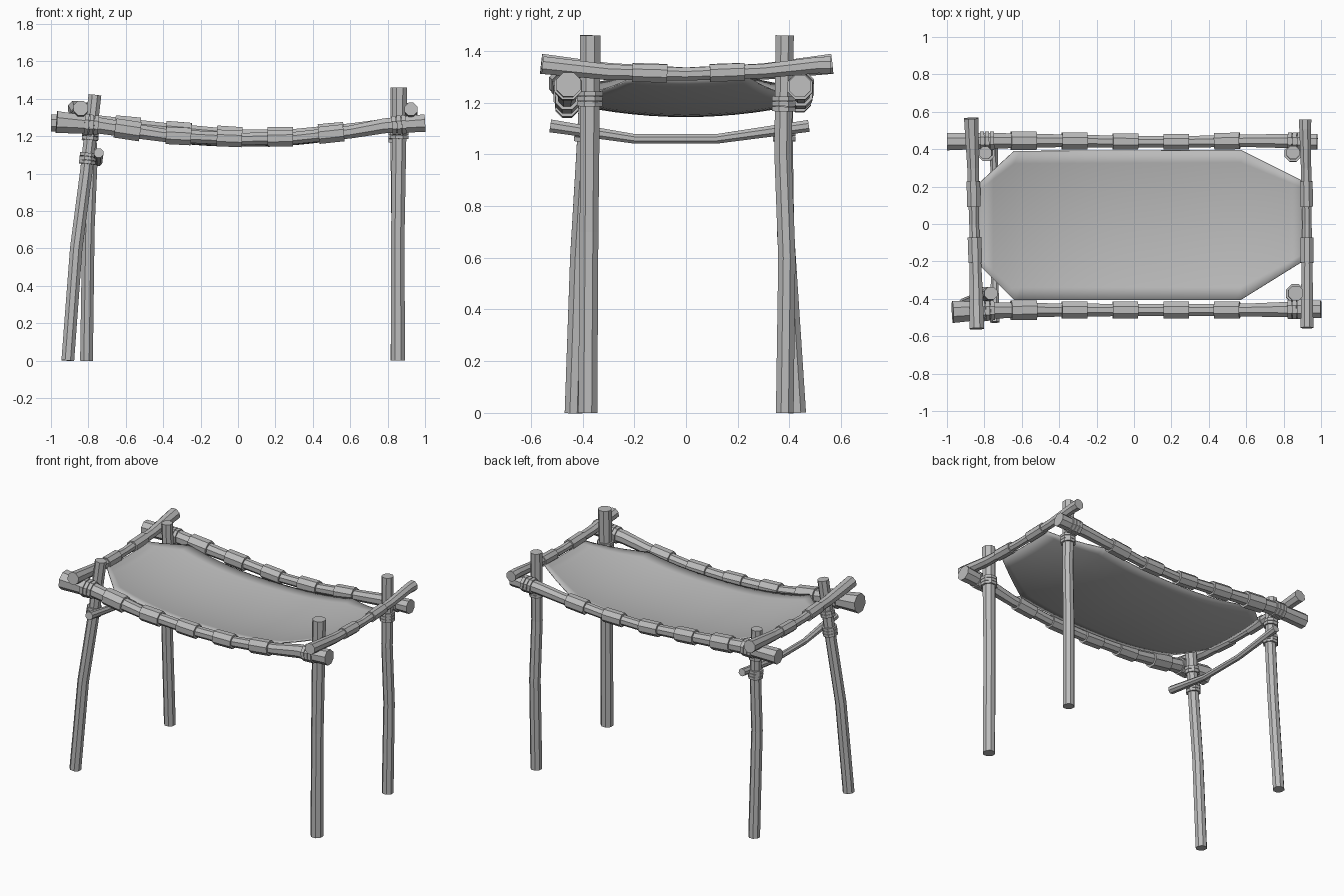
import bpy, bmesh, math
from mathutils import Vector

if "Cube" in bpy.data.objects:
    bpy.data.objects.remove(bpy.data.objects["Cube"], do_unlink=True)

GREY = (0.5, 0.5, 0.5, 1.0)
mat = bpy.data.materials.new("weathered_grey")
mat.use_nodes = True
mat.diffuse_color = GREY
bsdf = mat.node_tree.nodes["Principled BSDF"]
bsdf.inputs["Base Color"].default_value = GREY
bsdf.inputs["Roughness"].default_value = 0.9


def finish(name, bm):
    bmesh.ops.recalc_face_normals(bm, faces=bm.faces)
    mesh = bpy.data.meshes.new(name)
    bm.to_mesh(mesh)
    bm.free()
    mesh.materials.append(mat)
    obj = bpy.data.objects.new(name, mesh)
    bpy.context.collection.objects.link(obj)
    return obj


def pole(name, path, sides=8):
    """Faceted tube through (x, y, z, radius) points with capped ends."""
    pts = [Vector(p[:3]) for p in path]
    main = (pts[-1] - pts[0]).normalized()
    ref = Vector((0, 0, 1)) if abs(main.z) < 0.7 else Vector((0, 1, 0))
    bm = bmesh.new()
    rings = []
    for i, p in enumerate(path):
        t = (pts[min(i + 1, len(pts) - 1)] - pts[max(i - 1, 0)]).normalized()
        u = ref.cross(t).normalized()
        v = t.cross(u)
        ring = []
        for k in range(sides):
            a = math.tau * (k + 0.5) / sides
            ring.append(bm.verts.new(pts[i] + p[3] * (u * math.cos(a) + v * math.sin(a))))
        rings.append(ring)
    for a, b in zip(rings, rings[1:]):
        for k in range(sides):
            n = (k + 1) % sides
            bm.faces.new((a[k], a[n], b[n], b[k]))
    bm.faces.new(rings[0])
    bm.faces.new(rings[-1])
    return finish(name, bm)


def sample(path, axis, t):
    """Point and radius where the path crosses t on the given axis."""
    for a, b in zip(path, path[1:]):
        if a[axis] <= t <= b[axis]:
            f = (t - a[axis]) / (b[axis] - a[axis])
            return [p + (q - p) * f for p, q in zip(a, b)]


def collar(name, path, axis, centre, length, extra):
    """Sleeve or rope turn fitted around a pole."""
    mid = sample(path, axis, centre)
    ends = [sample(path, axis, centre + s * length / 2) for s in (-1, 1)]
    for e in ends:
        e[3] = mid[3] + extra
    return pole(name, ends)


# Legs
legs = {
    "front_right_leg": [(-.91, -.435, 0, .037), (-.865, -.415, .6, .036),
                        (-.81, -.39, 1.02, .036), (-.765, -.37, 1.42, .037)],
    "back_right_leg": [(-.81, .43, 0, .037), (-.80, .385, .7, .036),
                       (-.785, .38, 1.05, .036), (-.795, .38, 1.38, .036)],
    "front_left_leg": [(.855, -.38, 0, .04), (.855, -.375, .7, .039), (.865, -.37, 1.46, .043)],
    "back_left_leg": [(.85, .382, 0, .037), (.855, .39, .6, .036),
                      (.85, .375, 1.0, .036), (.85, .382, 1.46, .038)],
}
for name, path in legs.items():
    pole(name, path)

# Long sagging rails
rails = {
    "front_rail": [(-.97, -.47, 1.275, .064), (-.75, -.462, 1.258, .047), (-.4, -.46, 1.205, .038),
                   (0, -.46, 1.185, .035), (.3, -.46, 1.19, .035), (.6, -.46, 1.222, .037),
                   (.78, -.458, 1.255, .043), (1, -.455, 1.27, .051)],
    "back_rail": [(-1, .44, 1.27, .05), (-.75, .445, 1.27, .045), (-.4, .445, 1.238, .037),
                  (0, .44, 1.205, .033), (.3, .44, 1.208, .033), (.6, .445, 1.235, .036),
                  (.78, .444, 1.255, .04), (.98, .44, 1.265, .046)],
}
for name, path in rails.items():
    pole(name, path)
    for i in range(5):
        collar(f"{name}_sleeve_{i + 1}", path, 0, -.59 + .272 * i, .135, .013)
    for x in (-.785, .86):
        for i in (-1, 0, 1):
            collar(f"{name}_lashing", path, 0, x + .026 * i, .022, .009)

# Short end rails resting on the long ones
ends = {
    "right_end_rail": [(-.84, -.56, 1.35, .042), (-.845, -.3, 1.32, .036), (-.855, 0, 1.31, .028),
                       (-.86, .3, 1.32, .034), (-.87, .565, 1.35, .042)],
    "left_end_rail": [(.925, -.555, 1.345, .037), (.925, -.3, 1.318, .033), (.925, 0, 1.31, .027),
                      (.92, .3, 1.322, .03), (.915, .51, 1.345, .034), (.915, .56, 1.345, .036)],
}
for name, path in ends.items():
    pole(name, path)
    for i, y in enumerate((-.14, .16)):
        collar(f"{name}_sleeve_{i + 1}", path, 1, y, .135, .008)

# Low brace tied across the right end
pole("lower_brace", [(-.745, -.525, 1.11, .027), (-.745, -.2, 1.06, .02),
                     (-.745, .12, 1.06, .02), (-.75, .475, 1.11, .025)])

# Rope turns around the legs
for name, z in (("front_right_leg", 1.08), ("back_right_leg", 1.08),
                ("front_left_leg", 1.215), ("back_left_leg", 1.195)):
    for i in (-1, 0, 1):
        collar(f"{name}_rope", legs[name], 2, z + .02 * i, .018, .012)
for name in ("front_right_leg", "back_right_leg"):
    for i in (-1, 1):
        collar(f"{name}_upper_rope", legs[name], 2, 1.2 + .011 * i, .02, .011)

# Hanging cloth: eight-cornered outline, sagging in the middle
outline = [(-.825, -.22, .22), (-.64, -.405, .39), (.57, -.405, .395), (.9, -.2, .23)]
columns = 24
bm = bmesh.new()
grid = []
stations = sorted({o[0] for o in outline} | {-.825 + 1.725 * i / columns for i in range(1, columns)})
for x in stations:
    _, lo, hi = sample(outline, 0, x)
    row = []
    for j in range(13):
        y = lo + (hi - lo) * j / 12
        u = abs(x - .04) / .865
        z = 1.15 + .145 * u ** 2.4 + .04 * (y / .4) ** 2
        row.append(bm.verts.new((x, y, z)))
    grid.append(row)
for a, b in zip(grid, grid[1:]):
    for j in range(12):
        bm.faces.new((a[j], b[j], b[j + 1], a[j + 1]))
cloth = finish("hanging_cloth", bm)
thick = cloth.modifiers.new("thickness", 'SOLIDIFY')
thick.thickness = .006
for o in bpy.context.selected_objects:
    o.select_set(False)
cloth.select_set(True)
bpy.context.view_layer.objects.active = cloth
bpy.ops.object.shade_smooth_by_angle(angle=math.radians(35))
